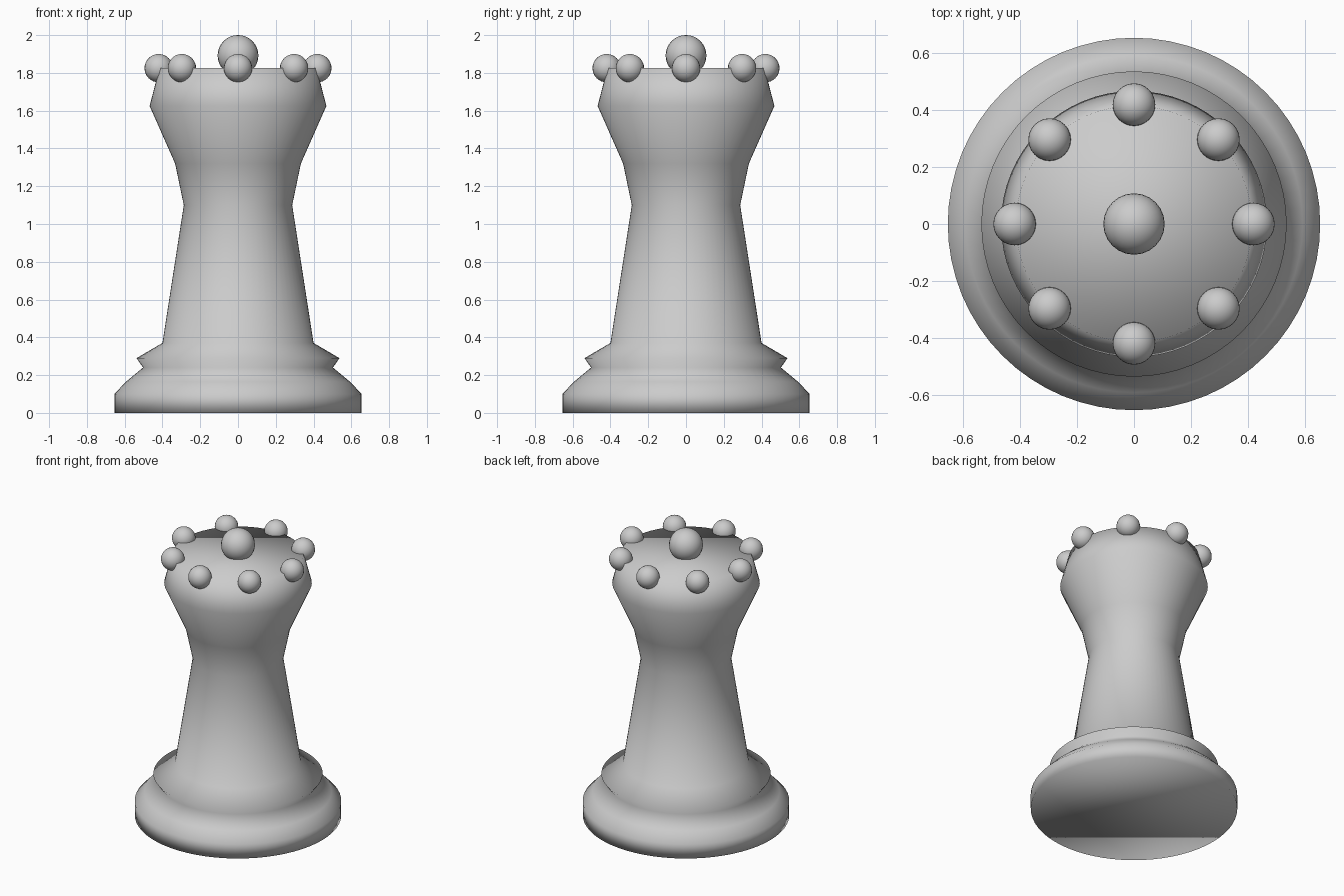
import bpy, bmesh
from math import cos, sin, pi

if "Cube" in bpy.data.objects:
    bpy.data.objects.remove(bpy.data.objects["Cube"])


def finish(bm, name):
    bmesh.ops.recalc_face_normals(bm, faces=bm.faces)
    for f in bm.faces:
        f.smooth = True
    mesh = bpy.data.meshes.new(name)
    bm.to_mesh(mesh)
    bm.free()
    obj = bpy.data.objects.new(name, mesh)
    bpy.context.collection.objects.link(obj)
    return obj


def lathe(name, profile, sides=64):
    bm = bmesh.new()
    rings = [[bm.verts.new((r * cos(2 * pi * i / sides), r * sin(2 * pi * i / sides), z))
              for i in range(sides)] for r, z in profile]
    for a, b in zip(rings, rings[1:]):
        for i in range(sides):
            j = (i + 1) % sides
            bm.faces.new((a[i], a[j], b[j], b[i]))
    bm.faces.new(rings[0][::-1])
    bm.faces.new(rings[-1])
    return finish(bm, name)


def ball(name, x, y, z, r):
    bm = bmesh.new()
    bmesh.ops.create_uvsphere(bm, u_segments=24, v_segments=16, radius=r)
    obj = finish(bm, name)
    obj.location = (x, y, z)


# Turned body: foot, collar, tapering stem and flared head
lathe("body", [(0.655, 0), (0.655, 0.10), (0.593, 0.165), (0.503, 0.24),
               (0.537, 0.29), (0.40, 0.37), (0.287, 1.10), (0.333, 1.32),
               (0.468, 1.625), (0.416, 1.825)])

# Ring of eight crown beads
for k in range(8):
    a = k * pi / 4
    ball(f"crown_bead_{k + 1}", 0.42 * cos(a), 0.42 * sin(a), 1.825, 0.075)

# Central finial
ball("finial", 0, 0, 1.892, 0.108)
